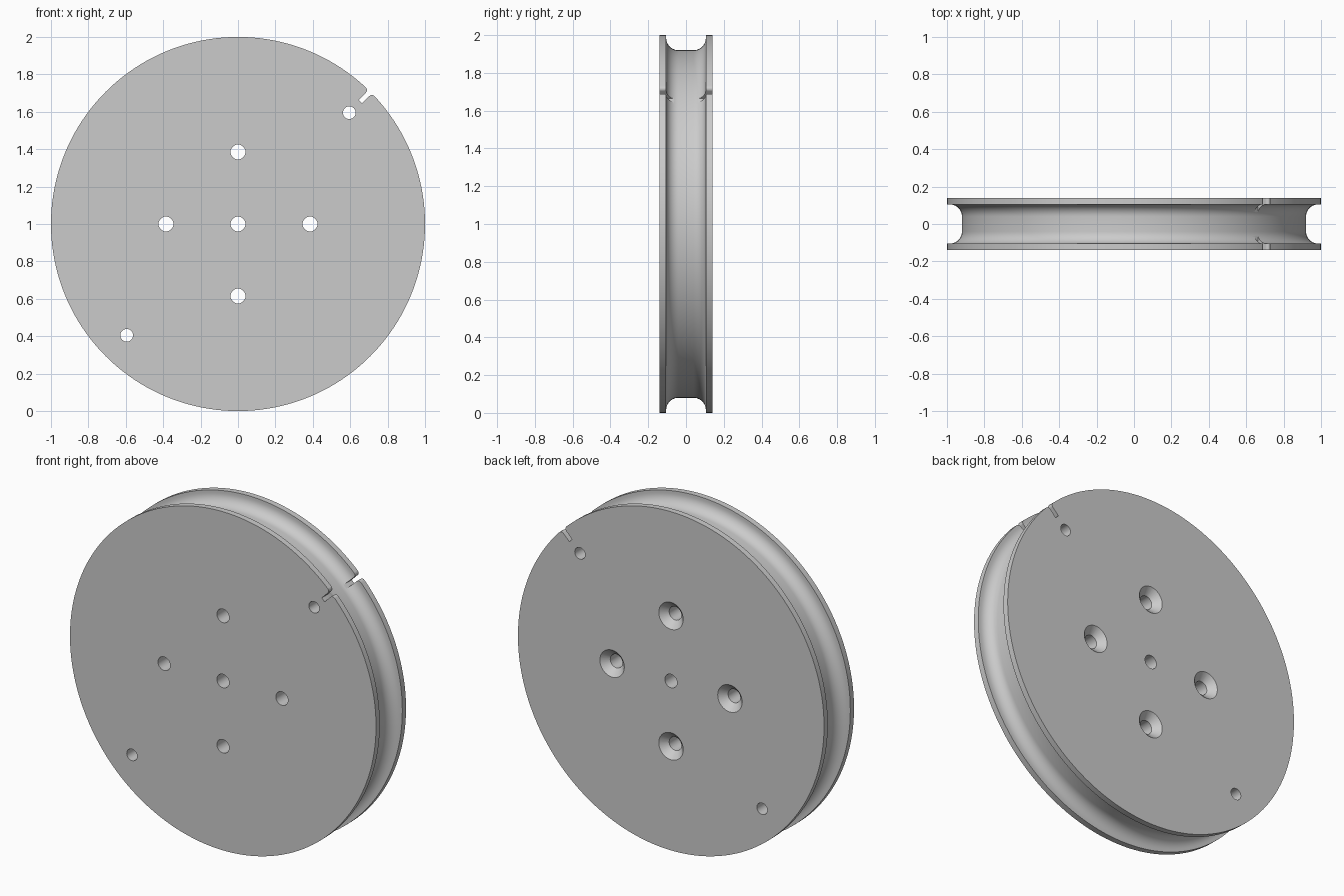
import bpy
import bmesh
from math import sin, cos, pi, radians
from mathutils import Matrix, Vector

cube = bpy.data.objects.get("Cube")
if cube:
    bpy.data.objects.remove(cube, do_unlink=True)

RADIUS, HALF = 1.0, 0.14          # wheel radius and half thickness
GROOVE, CORE, FILLET = 0.105, 0.92, 0.065
CENTRE = Vector((0, 0, RADIUS))

grey = bpy.data.materials.new("plain grey")
grey.use_nodes = True
colour = (0.6, 0.6, 0.6, 1)
grey.diffuse_color = colour
grey.node_tree.nodes["Principled BSDF"].inputs["Base Color"].default_value = colour


def make_object(name, bm):
    bmesh.ops.recalc_face_normals(bm, faces=bm.faces)
    mesh = bpy.data.meshes.new(name)
    bm.to_mesh(mesh)
    bm.free()
    mesh.materials.append(grey)
    obj = bpy.data.objects.new(name, mesh)
    bpy.context.collection.objects.link(obj)
    return obj


def lathe(name, profile, segments, x=0.0, z=0.0):
    """Revolve (radius, y) points about the y axis and cap both ends."""
    bm = bmesh.new()
    rings = [[bm.verts.new(CENTRE + Vector((x + r * cos(2 * pi * i / segments), y,
                                            z + r * sin(2 * pi * i / segments))))
              for i in range(segments)] for r, y in profile]
    for a, b in zip(rings, rings[1:]):
        for i in range(segments):
            j = (i + 1) % segments
            bm.faces.new((a[i], a[j], b[j], b[i]))
    bm.faces.new(rings[0])
    bm.faces.new(rings[-1])
    return make_object(name, bm)


def slot(name, angle):
    """Radial slot with a rounded mouth, running through both flanges."""
    half, flare, top = 0.013, 0.018, 0.999
    side = [(0.926, half)]
    for i in range(6):
        t = i / 5 * pi / 2
        side.append((top - flare + flare * sin(t), half + flare * (1 - cos(t))))
    side.append((1.05, half + flare))
    outline = side + [(r, -w) for r, w in reversed(side)]
    bm = bmesh.new()
    face = bm.faces.new([bm.verts.new((r, -0.2, w)) for r, w in outline])
    moved = bmesh.ops.extrude_face_region(bm, geom=[face])["geom"]
    bmesh.ops.translate(bm, vec=(0, 0.4, 0),
                        verts=[v for v in moved if isinstance(v, bmesh.types.BMVert)])
    bm.transform(Matrix.Translation(CENTRE) @ Matrix.Rotation(-angle, 4, 'Y'))
    return make_object(name, bm)


# Wheel: two flat flanges with a round-cornered groove between them
arc = [(CORE + FILLET * (1 - sin(t)), -GROOVE + FILLET * (1 - cos(t)))
       for t in (i / 10 * pi / 2 for i in range(11))]
half_profile = [(RADIUS, -HALF), (RADIUS, -GROOVE)] + arc
profile = half_profile + [(r, -y) for r, y in reversed(half_profile)]
wheel = lathe("grooved_wheel", profile, 160)

# Cutters: axle hole, countersunk screw holes, cord holes and rim slots
cutters = [lathe("axle_hole_cutter", [(0.04, -0.2), (0.04, 0.2)], 32)]
for k in range(4):
    a = k * pi / 2
    screw = [(0.04, -0.2), (0.04, HALF - 0.04), (0.08, HALF), (0.08, 0.2)]
    cutters.append(lathe("screw_hole_cutter", screw, 32, 0.385 * cos(a), 0.385 * sin(a)))
for s in (1, -1):
    cutters.append(lathe("cord_hole_cutter", [(0.034, -0.2), (0.034, 0.2)], 32,
                         0.595 * s, 0.595 * s))
    cutters.append(slot("rim_slot_cutter", radians(45 if s > 0 else 225)))

for cutter in cutters:
    cutter.hide_render = True
    cutter.hide_set(True)
    mod = wheel.modifiers.new(cutter.name, 'BOOLEAN')
    mod.operation, mod.solver, mod.object = 'DIFFERENCE', 'EXACT', cutter

# Apply the cuts, remove the cutters and smooth the round surfaces
bpy.context.view_layer.update()
cut_mesh = bpy.data.meshes.new_from_object(
    wheel.evaluated_get(bpy.context.evaluated_depsgraph_get()))
wheel.modifiers.clear()
wheel.data = cut_mesh
for cutter in cutters:
    bpy.data.objects.remove(cutter, do_unlink=True)
wheel.data.materials.clear()
wheel.data.materials.append(grey)
for poly in wheel.data.polygons:
    poly.material_index = 0

bpy.ops.object.select_all(action='DESELECT')
wheel.select_set(True)
bpy.context.view_layer.objects.active = wheel
bpy.ops.object.shade_smooth_by_angle(angle=radians(30))
